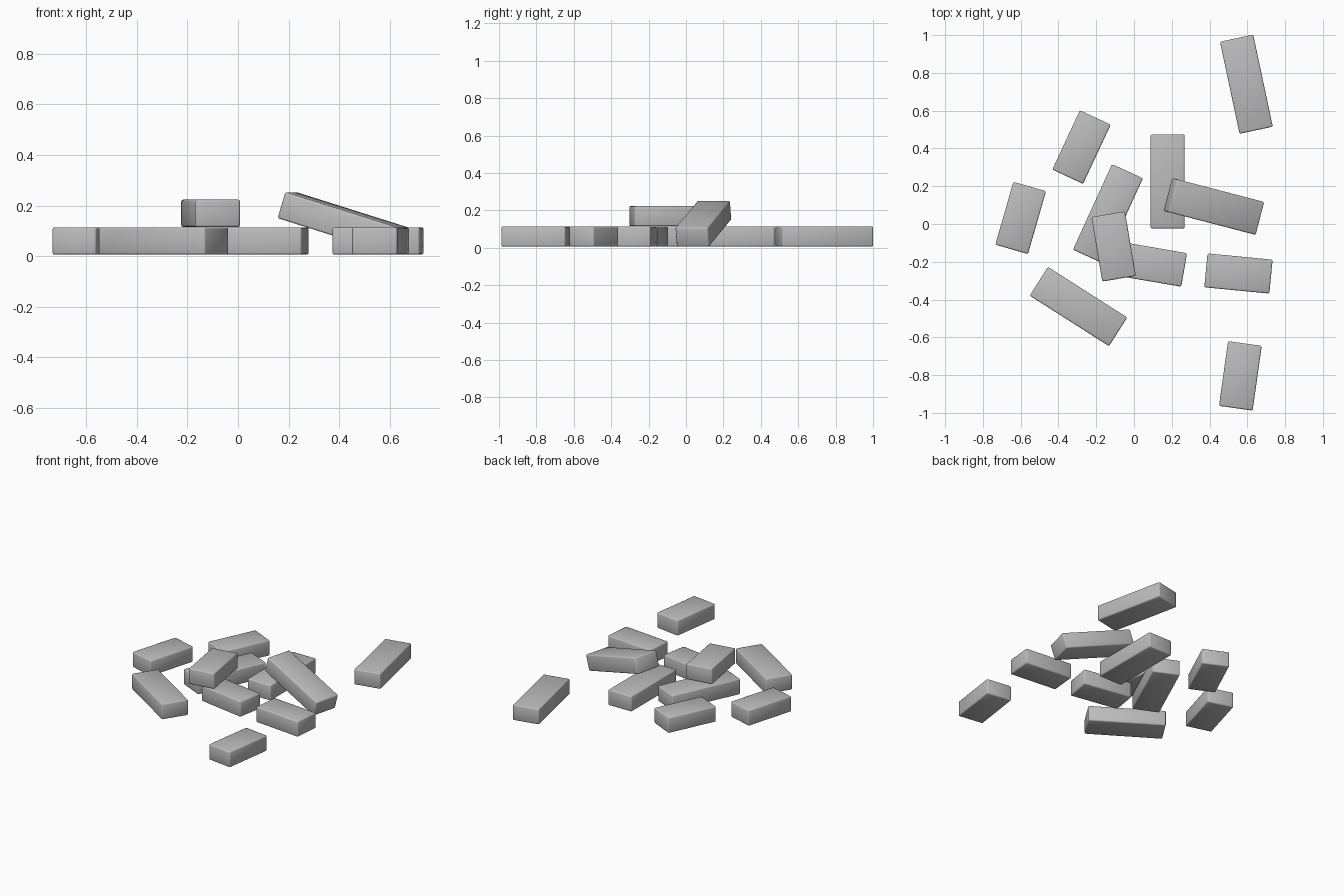
import bpy, math
from mathutils import Euler

cube = bpy.data.objects.get("Cube")
if cube:
    bpy.data.objects.remove(cube, do_unlink=True)

# One plain grey material shared by every brick
grey = bpy.data.materials.new("stone grey")
grey.use_nodes = True
colour = (0.5, 0.5, 0.5, 1)
grey.diffuse_color = colour
grey.node_tree.nodes["Principled BSDF"].inputs["Base Color"].default_value = colour

WIDTH, HEIGHT = 0.18, 0.108
LONG, SHORT = 0.498, 0.346
GROUND, STACKED = 0.06, 0.169


def brick(name, length, x, y, turn, z=GROUND, tilt=0):
    """Softly bevelled block: long side along local x, tilted, then turned."""
    bpy.ops.mesh.primitive_cube_add(size=1)
    ob = bpy.context.object
    ob.name = name
    ob.scale = (length, WIDTH, HEIGHT)
    bpy.ops.object.transform_apply(location=False, rotation=False, scale=True)
    ob.location = (x, y, z)
    ob.rotation_euler = Euler((0, math.radians(tilt), math.radians(turn)))
    bevel = ob.modifiers.new("rounded edges", "BEVEL")
    bevel.width = 0.008
    bevel.segments = 2
    ob.data.materials.append(grey)
    for face in ob.data.polygons:
        face.use_smooth = True
    return ob


# Whole bricks lying on the ground
brick("long_brick_back_left", LONG, 0.595, 0.74, 102)
brick("long_brick_middle", LONG, -0.138, 0.053, 65.4)
brick("long_brick_support", LONG, 0.178, 0.225, 90)
brick("long_brick_front_right", LONG, -0.294, -0.437, -32.5)

# Short bricks lying on the ground
brick("short_brick_back_right", SHORT, -0.278, 0.407, 65)
brick("short_brick_far_right", SHORT, -0.60, 0.032, 74)
brick("short_brick_centre", SHORT, 0.095, -0.214, -9.7)
brick("short_brick_left", SHORT, 0.553, -0.262, -5.5)
brick("short_brick_front", SHORT, 0.563, -0.804, 82)

# Bricks resting on others
brick("short_brick_stacked", SHORT, -0.108, -0.119, 99.6, z=STACKED)
brick("long_brick_leaning", LONG, 0.423, 0.093, -14.6, z=0.129, tilt=17)
